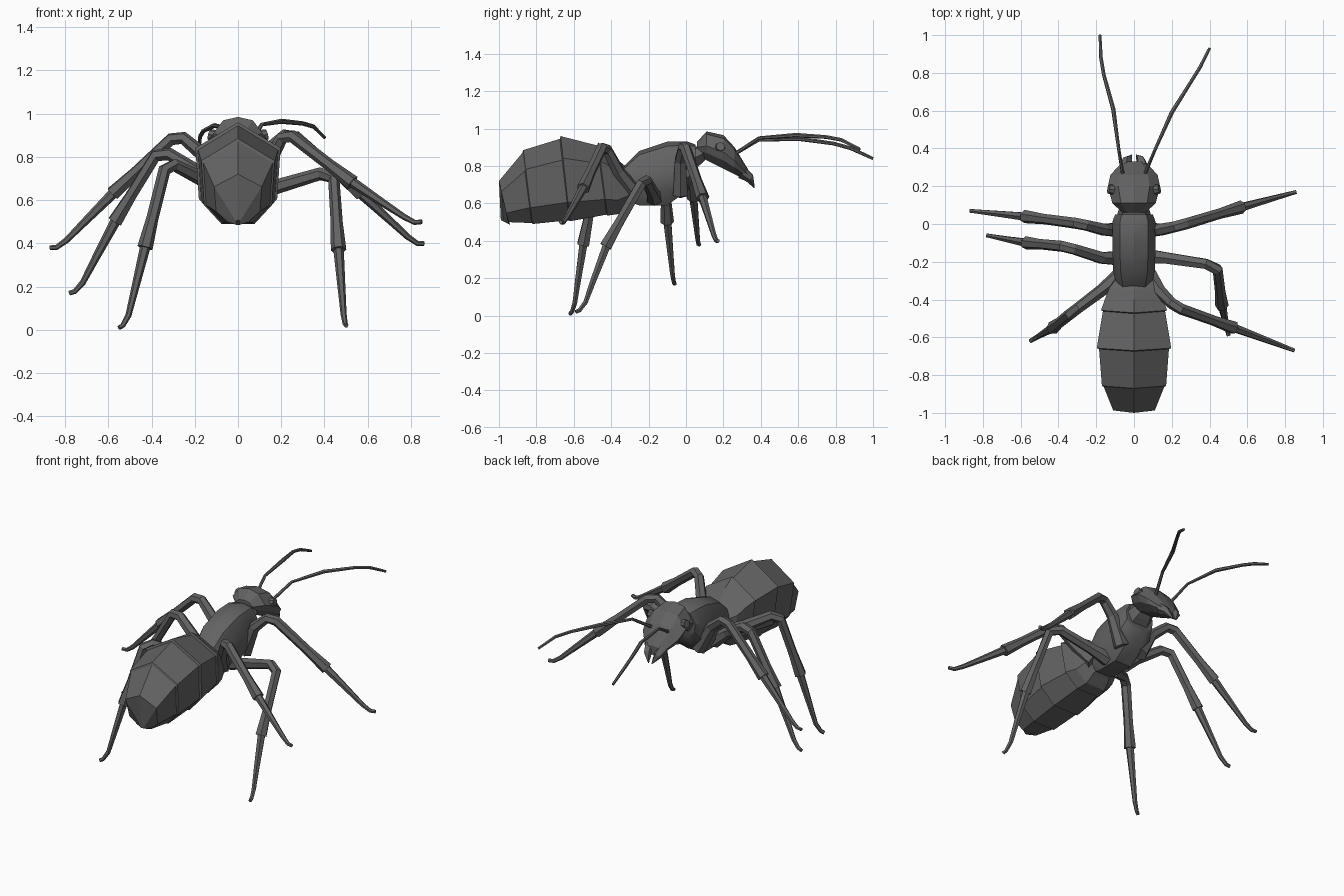
import bpy
import bmesh
import math
from mathutils import Vector

cube = bpy.data.objects.get("Cube")
if cube:
    bpy.data.objects.remove(cube, do_unlink=True)

shell = bpy.data.materials.new("dark grey shell")
shell.use_nodes = True
colour = (0.125, 0.125, 0.125, 1)
shell.diffuse_color = colour
shell.node_tree.nodes["Principled BSDF"].inputs["Base Color"].default_value = colour


def skin(name, rings, smooth=False):
    """Bridge equal rings of points into a closed solid."""
    bm = bmesh.new()
    loops = [[bm.verts.new(p) for p in ring] for ring in rings]
    count = len(loops[0])
    for a, b in zip(loops, loops[1:]):
        for i in range(count):
            j = (i + 1) % count
            bm.faces.new((a[i], a[j], b[j], b[i]))
    bm.faces.new(loops[0])
    bm.faces.new(loops[-1])
    bmesh.ops.recalc_face_normals(bm, faces=bm.faces)
    mesh = bpy.data.meshes.new(name)
    bm.to_mesh(mesh)
    bm.free()
    mesh.materials.append(shell)
    obj = bpy.data.objects.new(name, mesh)
    bpy.context.collection.objects.link(obj)
    if smooth:
        bpy.ops.object.select_all(action='DESELECT')
        obj.select_set(True)
        bpy.context.view_layer.objects.active = obj
        bpy.ops.object.shade_smooth_by_angle(angle=math.radians(30))
    return obj


def body(name, half, stations, lean=0, smooth=False):
    """Loft a mirrored half profile through (y, bottom, top, half width)."""
    profile = half + [(-x, z) for x, z in reversed(half) if x > 0]
    rings = [[(x * w, y + lean * (1 - z), low + z * (top - low)) for x, z in profile]
             for y, low, top, w in stations]
    return skin(name, rings, smooth)


def tube(name, points, radii, sides=6):
    """Sweep a polygon along a path with a radius at each point."""
    pts = [Vector(p) for p in points]
    rings = []
    side = None
    for i, p in enumerate(pts):
        ahead = (pts[min(i + 1, len(pts) - 1)] - p).normalized()
        behind = (p - pts[max(i - 1, 0)]).normalized()
        along = (ahead + behind).normalized()
        if side is None:
            side = along.cross(Vector((0, 1, 0)))
        side = (side - along * side.dot(along)).normalized()
        up = along.cross(side)
        turns = [math.tau * k / sides for k in range(sides)]
        rings.append([p + (side * math.cos(t) + up * math.sin(t)) * radii[i] for t in turns])
    return skin(name, rings)


def leg(name, hip, rise, knee, ankle, tip):
    """Coxa and femur up to the knee, flared tibia, thin curled foot."""
    hip, rise, knee, ankle, tip = map(Vector, (hip, rise, knee, ankle, tip))
    before = knee.lerp(rise, 0.22)
    after = knee.lerp(ankle, 0.1)
    tube(name + "_upper", [hip, rise, before, after, knee.lerp(ankle, 0.65), ankle],
         [0.045, 0.034, 0.03, 0.03, 0.028, 0.036])
    outward = Vector((tip.x - ankle.x, tip.y - ankle.y, 0)).normalized()
    heel = ankle.lerp(tip, 0.82) - outward * 0.025 - Vector((0, 0, 0.01))
    tube(name + "_foot", [ankle.lerp(knee, 0.06), ankle.lerp(heel, 0.6), heel,
                          tip.lerp(heel, 0.4) - Vector((0, 0, 0.012)), tip],
         [0.025, 0.018, 0.014, 0.012, 0.011])


# Abdomen with overlapping plates
body("abdomen", [(0, 1), (1, 0.74), (0.92, 0.22), (0.45, 0)], [
    (-0.3, 0.63, 0.78, 0.09),
    (-0.35, 0.59, 0.82, 0.13),
    (-0.4, 0.545, 0.88, 0.15),
    (-0.47, 0.535, 0.925, 0.175),
    (-0.475, 0.54, 0.91, 0.165),
    (-0.67, 0.505, 0.96, 0.197),
    (-0.675, 0.51, 0.945, 0.185),
    (-0.87, 0.49, 0.885, 0.17),
    (-0.875, 0.495, 0.87, 0.16),
    (-1, 0.5, 0.72, 0.11),
    (-0.99, 0.485, 0.51, 0.01)], lean=0.05)

# Thorax and neck
body("thorax", [(0, 1), (0.65, 0.93), (1, 0.6), (0.95, 0.25), (0.5, 0)], [
    (-0.34, 0.62, 0.79, 0.09),
    (-0.25, 0.59, 0.88, 0.11),
    (-0.1, 0.59, 0.93, 0.115),
    (0.01, 0.67, 0.93, 0.115),
    (0.05, 0.75, 0.915, 0.1)], smooth=True)
body("neck", [(0, 1), (0.7, 0.9), (1, 0.5), (0.6, 0)], [
    (0.03, 0.77, 0.9, 0.095),
    (0.08, 0.81, 0.91, 0.08),
    (0.12, 0.85, 0.91, 0.05)])

# Head
body("head", [(0, 1), (0.6, 0.9), (1, 0.5), (0.85, 0.25), (0.4, 0)], [
    (0.06, 0.87, 0.93, 0.06),
    (0.11, 0.83, 0.985, 0.115),
    (0.2, 0.785, 0.965, 0.138),
    (0.26, 0.755, 0.9, 0.125),
    (0.33, 0.725, 0.785, 0.06)])
for s, word in ((1, "left"), (-1, "right")):
    tube(word + "_mandible", [(s * 0.045, 0.3, 0.765), (s * 0.035, 0.34, 0.735),
                              (s * 0.012, 0.365, 0.685)], [0.035, 0.025, 0.003], 5)
    tube(word + "_eye", [(s * 0.1, 0.18, 0.895), (s * 0.135, 0.185, 0.905)],
         [0.03, 0.024], 8)

# Antennae
feeler = [0.01, 0.009, 0.012, 0.01, 0.01, 0.008]
tube("left_antenna", [(0.06, 0.27, 0.87), (0.11, 0.39, 0.95), (0.2, 0.59, 0.965),
                      (0.3, 0.75, 0.955), (0.35, 0.83, 0.94), (0.4, 0.93, 0.89)], feeler)
tube("right_antenna", [(-0.06, 0.27, 0.87), (-0.08, 0.39, 0.94), (-0.11, 0.61, 0.945),
                       (-0.16, 0.79, 0.92), (-0.175, 0.88, 0.895), (-0.18, 1, 0.84)], feeler)

# Legs, each in its own stride
leg("left_head_end_leg", (0.07, -0.03, 0.65), (0.14, -0.03, 0.83),
    (0.24, -0.01, 0.92), (0.57, 0.09, 0.63), (0.86, 0.17, 0.4))
leg("left_middle_leg", (0.06, -0.17, 0.63), (0.17, -0.18, 0.66),
    (0.44, -0.22, 0.74), (0.465, -0.43, 0.37), (0.5, -0.59, 0.02))
leg("left_tail_end_leg", (0.08, -0.27, 0.65), (0.14, -0.36, 0.77),
    (0.22, -0.44, 0.92), (0.53, -0.55, 0.68), (0.85, -0.67, 0.5))
leg("right_head_end_leg", (-0.07, -0.03, 0.65), (-0.16, -0.03, 0.81),
    (-0.28, 0, 0.91), (-0.58, 0.04, 0.63), (-0.87, 0.07, 0.38))
leg("right_middle_leg", (-0.07, -0.18, 0.64), (-0.17, -0.18, 0.72),
    (-0.36, -0.12, 0.84), (-0.57, -0.1, 0.5), (-0.78, -0.06, 0.17))
leg("right_tail_end_leg", (-0.07, -0.27, 0.65), (-0.17, -0.35, 0.7),
    (-0.33, -0.47, 0.78), (-0.43, -0.55, 0.38), (-0.55, -0.62, 0.01))
